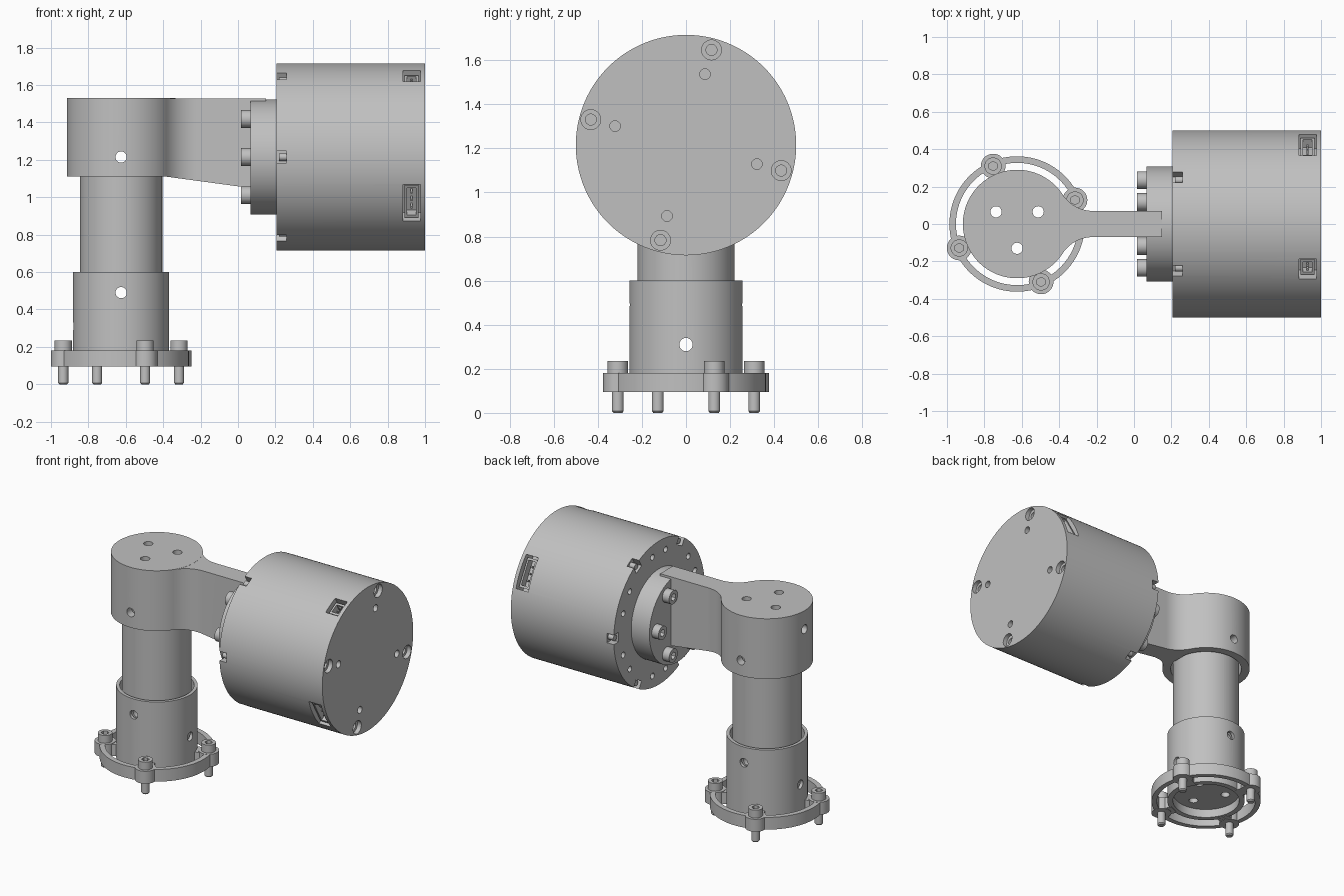
import bpy, bmesh
from math import radians, cos, sin, pi, atan2
from mathutils import Matrix, Vector

if "Cube" in bpy.data.objects:
    bpy.data.objects.remove(bpy.data.objects["Cube"])

grey = bpy.data.materials.new("machined_grey")
grey.use_nodes = True
grey.diffuse_color = (0.53, 0.53, 0.53, 1)
grey.node_tree.nodes["Principled BSDF"].inputs["Base Color"].default_value = grey.diffuse_color

PX = -0.625   # column axis
MZ = 1.215    # motor axis height


def cyl(bm, r, a, b, seg=64, r2=None):
    """Cylinder or cone from point a to point b."""
    a, b = Vector(a), Vector(b)
    d = b - a
    mat = Matrix.Translation((a + b) / 2) @ d.to_track_quat('Z', 'Y').to_matrix().to_4x4()
    bmesh.ops.create_cone(bm, cap_ends=True, segments=seg, radius1=r,
                          radius2=r if r2 is None else r2, depth=d.length, matrix=mat)


def box(bm, size, mat):
    bmesh.ops.create_cube(bm, size=1, matrix=mat @ Matrix.Diagonal((*size, 1)))


def make(name, build):
    bm = bmesh.new()
    build(bm)
    me = bpy.data.meshes.new(name)
    bm.to_mesh(me)
    bm.free()
    me.materials.append(grey)
    ob = bpy.data.objects.new(name, me)
    bpy.context.collection.objects.link(ob)
    return ob


def cut(ob, build):
    cutter = make("cutter", build)
    cutter.hide_render = True
    mod = ob.modifiers.new("cut", 'BOOLEAN')
    mod.operation, mod.solver, mod.object = 'DIFFERENCE', 'EXACT', cutter
    bpy.context.view_layer.objects.active = ob
    bpy.ops.object.modifier_apply(modifier=mod.name)
    bpy.data.objects.remove(cutter)


def col(z, r=0.0, a=0.0):
    """Point around the column axis."""
    return (PX + r * cos(a), r * sin(a), z)


def mot(x, r=0.0, a=0.0):
    """Point around the motor axis."""
    return (x, r * cos(a), MZ + r * sin(a))


def mot_frame(x, r, a):
    return (Matrix.Translation((x, 0, MZ)) @ Matrix.Rotation(a, 4, 'X')
            @ Matrix.Translation((0, r, 0)))


def cross_holes(bm):
    for z in (0.49, MZ):
        cyl(bm, 0.03, (PX, -0.4, z), (PX, 0.4, z), 32)
    cyl(bm, 0.03, (-1, 0, 0.31), (-0.25, 0, 0.31), 32)
    cyl(bm, 0.03, (-1, 0, 1.4), (PX, 0, 1.4), 32)


def three_holes(z0, z1):
    def build(bm):
        for deg in (30, 150, 270):
            a = radians(deg)
            cyl(bm, 0.03, col(z0, 0.13, a), col(z1, 0.13, a), 32)
    return build


# Column: tube, lower sleeve and round head
tube = make("column_tube", lambda bm: cyl(bm, 0.22, col(0.22), col(1.43), 96))
cut(tube, lambda bm: cyl(bm, 0.185, col(0.1), col(1.6), 96))
cut(tube, cross_holes)

sleeve = make("lower_sleeve", lambda bm: cyl(bm, 0.257, col(0.1), col(0.6), 96))
cut(sleeve, lambda bm: cyl(bm, 0.235, col(0.22), col(0.7), 96))
cut(sleeve, lambda bm: cyl(bm, 0.22, col(0.0), col(0.16), 96))
cut(sleeve, three_holes(0, 0.4))
cut(sleeve, cross_holes)

head = make("arm_head", lambda bm: cyl(bm, 0.29, col(1.11), col(1.53), 96))
cut(head, lambda bm: cyl(bm, 0.235, col(1.0), col(1.43), 96))
cut(head, three_holes(1.4, 1.6))
cut(head, cross_holes)


# Arm plate, filleted into the head, with a sloping underside
def arm_shape(bm):
    fr, fx, half = 0.193, -0.22, 0.07
    fy = half + fr
    a0, a1 = atan2(-fy, PX - fx), -pi / 2
    side = [(fx + fr * cos(a0 + (a1 - a0) * i / 12),
             fy + fr * sin(a0 + (a1 - a0) * i / 12)) for i in range(13)]
    side = [(-0.40, 0.14)] + side + [(0.15, half)]
    outline = side + [(x, -y) for x, y in reversed(side)]
    top = [bm.verts.new((x, y, 1.529)) for x, y in outline]
    low = [bm.verts.new((x, y, 1.11 - 0.135 * (x + 0.382))) for x, y in outline]
    bm.faces.new(top)
    bm.faces.new(low[::-1])
    for i in range(len(top)):
        j = (i + 1) % len(top)
        bm.faces.new((top[i], low[i], low[j], top[j]))
    bmesh.ops.recalc_face_normals(bm, faces=bm.faces)


make("arm_plate", arm_shape)

# Base ring with four lobes joined to the sleeve
LOBES = [radians(22.5 + 90 * i) for i in range(4)]
ring = make("base_ring", lambda bm: cyl(bm, 0.362, col(0.095), col(0.18), 96))
cut(ring, lambda bm: cyl(bm, 0.327, col(0), col(0.3), 96))


def lobe_shape(bm):
    for a in LOBES:
        cyl(bm, 0.066, col(0.094, 0.335, a), col(0.181, 0.335, a), 40)
        box(bm, (0.08, 0.085, 0.08), Matrix.Translation(col(0.137))
            @ Matrix.Rotation(a, 4, 'Z') @ Matrix.Translation((0.28, 0, 0)))


make("base_lobes", lobe_shape)


# Socket-head bolts for the base and the adapter
def base_bolt_shape(bm):
    for a in LOBES:
        cyl(bm, 0.046, col(0.181, 0.335, a), col(0.235, 0.335, a), 32)


def shank_shape(bm):
    for a in LOBES:
        cyl(bm, 0.027, col(0.008, 0.335, a), col(0.12, 0.335, a), 24)
        cyl(bm, 0.02, col(0, 0.335, a), col(0.008, 0.335, a), 24, 0.027)


def base_sockets(bm):
    for a in LOBES:
        cyl(bm, 0.025, col(0.2, 0.335, a), col(0.3, 0.335, a), 6)


cut(make("base_bolt_heads", base_bolt_shape), base_sockets)
make("base_bolt_shanks", shank_shape)

SIXTHS = [radians(60 * i) for i in range(6)]


def ring_of(r, x0, x1, angles, rad, seg=32):
    def build(bm):
        for a in angles:
            cyl(bm, r, mot(x0, rad, a), mot(x1, rad, a), seg)
    return build


adapter_bolts = make("adapter_bolts", ring_of(0.047, 0.015, 0.08, SIXTHS, 0.235))
cut(adapter_bolts, ring_of(0.025, 0, 0.05, SIXTHS, 0.235, 6))
make("adapter_disc", lambda bm: cyl(bm, 0.307, mot(0.067), mot(0.215), 96))

# Motor housing with screw holes, rim notches and connector windows
motor = make("motor_housing", lambda bm: cyl(bm, 0.5, mot(0.207), mot(1.0), 128))
QUARTERS = [radians(75 + 90 * i) for i in range(4)]
cut(motor, ring_of(0.045, 0.97, 1.1, QUARTERS, 0.447))
cut(motor, ring_of(0.025, 0.9, 0.98, QUARTERS, 0.447))
cut(motor, ring_of(0.024, 0.96, 1.1, QUARTERS, 0.333))
FACE_HOLES = [a + radians(d) for a in SIXTHS for d in (20, 40)]
cut(motor, ring_of(0.02, 0.1, 0.24, FACE_HOLES, 0.42, 24))


def notches(bm):
    for a in SIXTHS:
        box(bm, (0.1, 0.12, 0.066), mot_frame(0.21, 0.505, a))


cut(motor, notches)
make("notch_pins", ring_of(0.02, 0.22, 0.27, SIXTHS, 0.468, 24))

WINDOWS = [(30, 0.225), (119, 0.12), (210, 0.225)]


def window_boxes(x_size, depth, rad, trim):
    def build(bm):
        for deg, width in WINDOWS:
            box(bm, (x_size, depth, width - trim), mot_frame(0.928, rad, radians(deg)))
    return build


cut(motor, window_boxes(0.094, 0.16, 0.48, 0))
sockets = make("connector_sockets", window_boxes(0.074, 0.08, 0.435, 0.03))
cut(sockets, window_boxes(0.05, 0.08, 0.465, 0.06))


def pin_shape(bm):
    for deg, width in WINDOWS:
        for k in (-1, 0, 1):
            box(bm, (0.012, 0.05, 0.012), mot_frame(0.928, 0.435, radians(deg))
                @ Matrix.Translation((0, 0, k * width * 0.2)))


make("connector_pins", pin_shape)

# Smooth the round walls while keeping edges crisp
bpy.ops.object.select_all(action='DESELECT')
for ob in bpy.context.collection.objects:
    if ob.type == 'MESH' and grey.name in ob.data.materials:
        ob.select_set(True)
        bpy.context.view_layer.objects.active = ob
bpy.ops.object.shade_smooth_by_angle(angle=radians(30))
